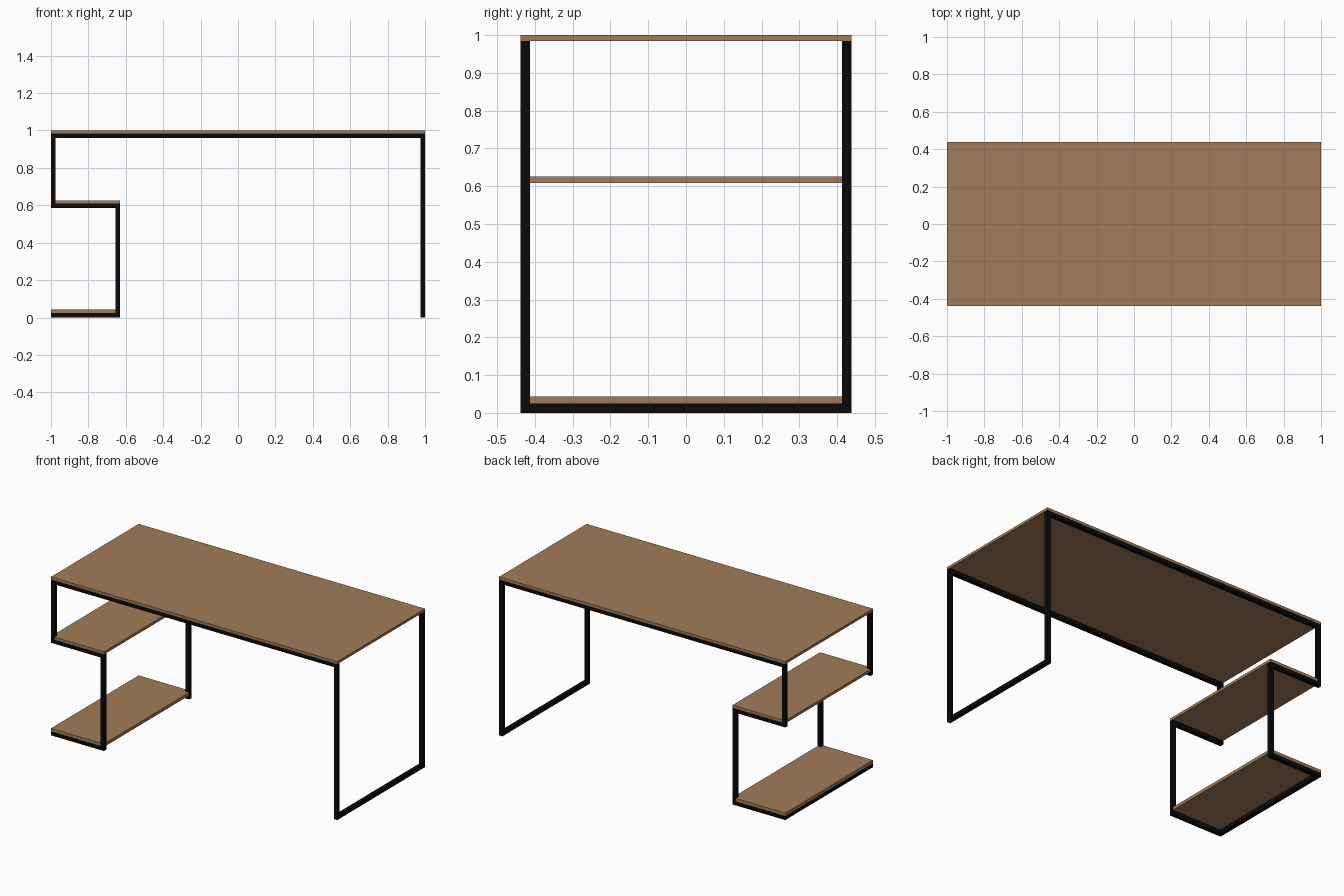
import bpy
import bmesh

if "Cube" in bpy.data.objects:
    bpy.data.objects.remove(bpy.data.objects["Cube"])


def material(name, colour):
    m = bpy.data.materials.new(name)
    m.diffuse_color = (*colour, 1)
    m.use_nodes = True
    m.node_tree.nodes["Principled BSDF"].inputs["Base Color"].default_value = m.diffuse_color
    return m


WOOD = material("warm wood", (0.36, 0.20, 0.10))
BLACK = material("black metal", (0.003, 0.003, 0.003))


def box(name, mat, x, y, z):
    """Box between the given (min, max) pairs."""
    bm = bmesh.new()
    bmesh.ops.create_cube(bm, size=1)
    for v in bm.verts:
        v.co = [r[0] if c < 0 else r[1] for c, r in zip(v.co, (x, y, z))]
    mesh = bpy.data.meshes.new(name)
    bm.to_mesh(mesh)
    bm.free()
    mesh.materials.append(mat)
    ob = bpy.data.objects.new(name, mesh)
    bpy.context.collection.objects.link(ob)
    return ob


D = 0.438        # half depth
T = 0.0245       # tube width
TOP = 0.984      # underside of desktop
MID = 0.609      # underside of middle shelf
SX = -0.63       # inner end of shelves
E = 0.001        # shelves sit just inside the tube faces

# Wooden boards
box("desktop", WOOD, (-1, 1), (-D, D), (TOP, 1))
box("middle_shelf", WOOD, (-1 + E, SX), (-D + E, D - E), (MID, 0.626))
box("bottom_shelf", WOOD, (-1, SX - E), (-D + E, D - E), (T, 0.044))

# Tubes of the S-shaped side frames, front and back
for side, y in (("front", (-D, -D + T)), ("back", (D - T, D))):
    box(side + "_top_rail", BLACK, (-1 + T, 1 - T), y, (TOP - T, TOP))
    box(side + "_right_leg", BLACK, (1 - T, 1), y, (0, TOP))
    box(side + "_upper_left_leg", BLACK, (-1, -1 + T), y, (MID - T, TOP))
    box(side + "_shelf_rail", BLACK, (-1 + T, SX - T), y, (MID - T, MID))
    box(side + "_lower_left_leg", BLACK, (SX - T, SX), y, (0, MID))
    box(side + "_foot_rail", BLACK, (-1, SX - T), y, (0, T))

# Floor cross bars at both ends
for name, x in (("left_cross_bar", (-1, -1 + T)), ("right_cross_bar", (1 - T, 1))):
    box(name, BLACK, x, (-D + T, D - T), (0, T))
